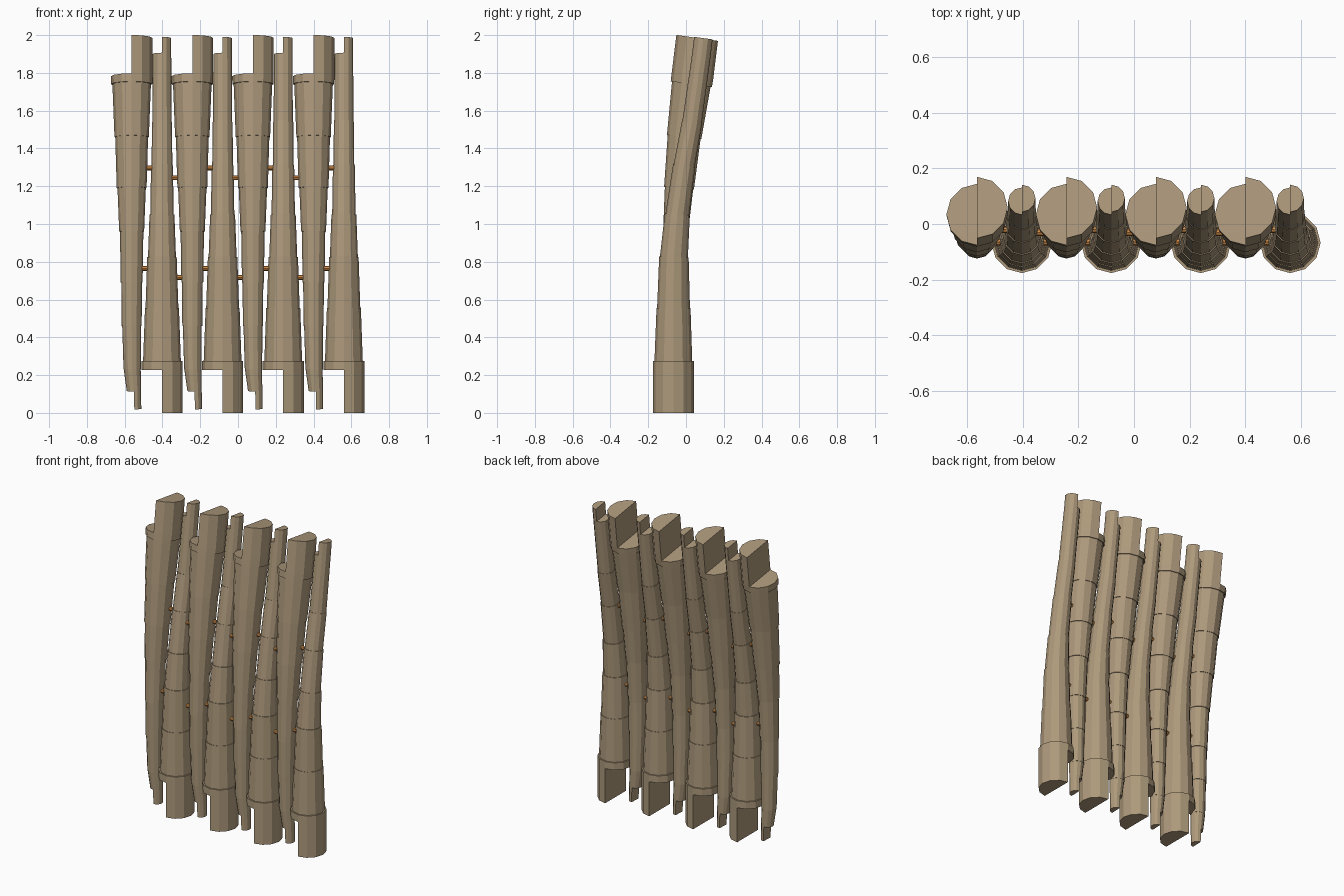
import bpy, bmesh, math
from mathutils import Vector, Matrix

if "Cube" in bpy.data.objects:
    bpy.data.objects.remove(bpy.data.objects["Cube"])

SIDES = 12


def material(name, rgb):
    m = bpy.data.materials.new(name)
    m.diffuse_color = (*rgb, 1)
    m.use_nodes = True
    m.node_tree.nodes["Principled BSDF"].inputs["Base Color"].default_value = m.diffuse_color
    return m


WOOD = material("wood", (0.42, 0.32, 0.20))
PEG = material("peg_orange", (0.62, 0.25, 0.06))


def ring(bm, c, r, slope, half=False):
    """Ring (or D-shaped right half) of vertices, tilted to follow the path."""
    n = SIDES // 2 + 1 if half else SIDES
    sx, sy = slope
    out = []
    for i in range(n):
        a = -math.pi / 2 + i * 2 * math.pi / SIDES
        dx, dy = r * math.cos(a), r * math.sin(a)
        out.append(bm.verts.new((c[0] + dx, c[1] + dy, c[2] - sy * dy)))
    return out


def loft(bm, rings):
    """Skin between rings and close both ends."""
    for a, b in zip(rings, rings[1:]):
        n = len(a)
        for i in range(n):
            j = (i + 1) % n
            bm.faces.new((a[i], a[j], b[j], b[i]))
    bm.faces.new(rings[0][::-1])
    bm.faces.new(rings[-1])


def log_mesh(name, rows, low, high):
    """rows: z, y, x shift, radius below joint, radius above joint.
    low / high: z, y, x shift, radius of the half-cut tongue tips."""
    bm = bmesh.new()
    pts = [Vector((r[2], r[1], r[0])) for r in rows]
    slopes = []
    for i in range(len(rows)):
        d = pts[min(i + 1, len(pts) - 1)] - pts[max(i - 1, 0)]
        slopes.append((d.x / d.z, d.y / d.z))
    # stepped, tapering body
    rings = []
    for r, p, s in zip(rows, pts, slopes):
        rings.append(ring(bm, p, r[3], s))
        if abs(r[4] - r[3]) > 1e-5:
            rings.append(ring(bm, p, r[4], s))
    loft(bm, rings)
    # half-round tongues on the right side of each end
    for tip, k, rad in ((low, 0, rows[0][4]), (high, -1, rows[-1][3])):
        tp = Vector((tip[2], tip[1], tip[0]))
        pair = [ring(bm, pts[k], rad, slopes[k], True),
                ring(bm, tp, tip[3], slopes[k], True)]
        loft(bm, pair if k else pair[::-1])
    bmesh.ops.recalc_face_normals(bm, faces=bm.faces)
    me = bpy.data.meshes.new(name)
    bm.to_mesh(me)
    bm.free()
    me.materials.append(WOOD)
    return me


# log with its thick end up
thick_top = log_mesh("log_thick_top", [
    (0.115, -0.062, 0.012, 0.038, 0.038),
    (0.23, -0.065, 0.003, 0.045, 0.046),
    (0.46, -0.067, 0.0, 0.050, 0.053),
    (0.69, -0.066, 0.0, 0.055, 0.058),
    (0.96, -0.055, 0.0, 0.062, 0.066),
    (1.19, -0.037, 0.0, 0.075, 0.079),
    (1.46, -0.010, 0.0, 0.087, 0.091),
    (1.74, 0.028, 0.0, 0.102, 0.109),
    (1.782, 0.034, 0.0, 0.110, 0.110)],
    (0.02, -0.060, 0.014, 0.037), (1.985, 0.059, 0.0, 0.110))

# log with its thick end down
thick_bottom = log_mesh("log_thick_bottom", [
    (0.228, -0.067, 0.0, 0.109, 0.109),
    (0.275, -0.067, 0.0, 0.109, 0.100),
    (0.555, -0.066, 0.0, 0.090, 0.087),
    (0.825, -0.064, 0.0, 0.078, 0.074),
    (1.05, -0.046, 0.0, 0.066, 0.062),
    (1.31, -0.010, 0.0, 0.058, 0.055),
    (1.54, 0.032, 0.0, 0.053, 0.051),
    (1.90, 0.082, 0.0, 0.049, 0.049)],
    (0.0, -0.067, 0.0, 0.109), (1.984, 0.092, 0.0, 0.049))

# wall of alternating logs
for i in range(8):
    me = thick_bottom if i % 2 else thick_top
    ob = bpy.data.objects.new(f"log_{i + 1}", me)
    ob.location.x = -0.563 + 0.1605 * i
    bpy.context.collection.objects.link(ob)

# small pegs joining neighbouring logs
for i in range(7):
    for z, y in (((1.245, -0.03), (0.717, -0.065)) if i % 2 else
                 ((1.297, -0.02), (0.765, -0.065))):
        bpy.ops.mesh.primitive_cylinder_add(
            vertices=8, radius=0.013, depth=0.09,
            location=(-0.483 + 0.1605 * i, y, z), rotation=(0, math.pi / 2, 0))
        peg = bpy.context.object
        peg.name = "peg"
        peg.data.materials.append(PEG)
